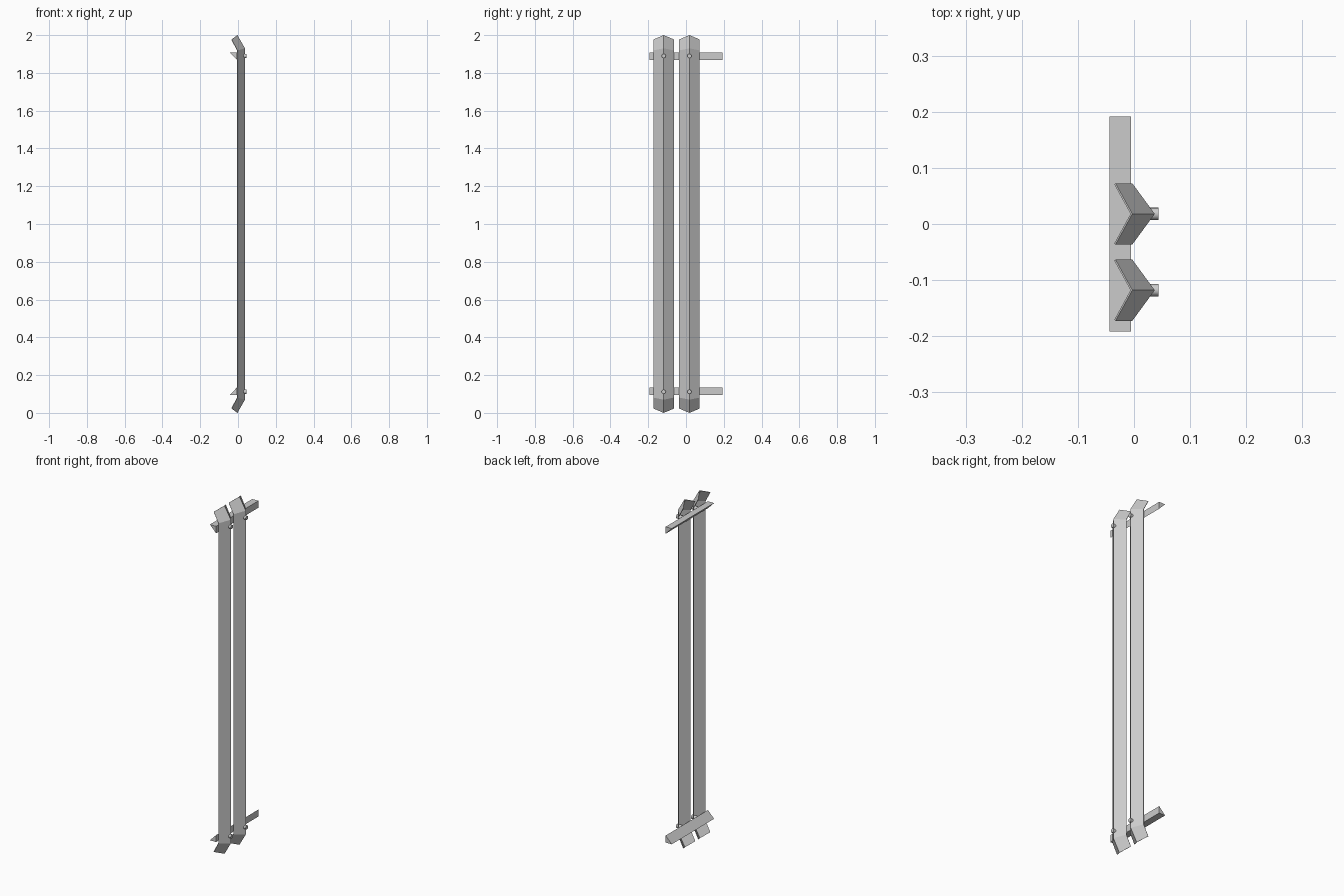
import bpy, bmesh, math
from mathutils import Matrix

if "Cube" in bpy.data.objects:
    bpy.data.objects.remove(bpy.data.objects["Cube"])

SLAT_Y = (-0.118, 0.018)


def make_object(name, bm):
    bmesh.ops.recalc_face_normals(bm, faces=bm.faces)
    me = bpy.data.meshes.new(name)
    bm.to_mesh(me)
    bm.free()
    ob = bpy.data.objects.new(name, me)
    bpy.context.collection.objects.link(ob)
    return ob


# Slat: folded V sheet with both ends bent back
def slat(name, yc, half=0.0545):
    # ridge x, ridge z, edge x, edge z (upper half; mirrored about z = 1)
    upper = [(-0.003, 2.0, -0.033, 1.977), (0.037, 1.93, -0.003, 1.919)]
    lower = [(rx, 2 - rz, ex, 2 - ez) for rx, rz, ex, ez in reversed(upper)]
    bm = bmesh.new()
    rows = []
    for rx, rz, ex, ez in upper + lower:
        pts = [(ex, yc - half, ez), (rx, yc, rz), (ex, yc + half, ez)]
        rows.append([bm.verts.new(p) for p in pts])
    for a, b in zip(rows, rows[1:]):
        for i in range(2):
            bm.faces.new((a[i], b[i], b[i + 1], a[i + 1]))
    bm.normal_update()
    if bm.faces[:][2].normal.x < 0:
        bmesh.ops.reverse_faces(bm, faces=bm.faces)
    me = bpy.data.meshes.new(name)
    bm.to_mesh(me)
    bm.free()
    ob = bpy.data.objects.new(name, me)
    bpy.context.collection.objects.link(ob)
    mod = ob.modifiers.new("thickness", 'SOLIDIFY')
    mod.thickness = 0.003
    mod.offset = -1
    mod.use_even_offset = True


# Rail: triangular batten running across the back
def rail(name, z_outer, z_inner):
    bm = bmesh.new()
    prof = [(-0.044, z_outer), (-0.005, z_outer), (-0.005, z_inner)]
    face = bm.faces.new([bm.verts.new((x, -0.192, z)) for x, z in prof])
    ext = bmesh.ops.extrude_face_region(bm, geom=[face], use_keep_orig=True)
    moved = [g for g in ext["geom"] if isinstance(g, bmesh.types.BMVert)]
    bmesh.ops.translate(bm, verts=moved, vec=(0, 0.384, 0))
    make_object(name, bm)


# Bolt: short round pin through the slat ridge into the rail
def bolt(name, y, z, x0=-0.006, x1=0.044):
    bm = bmesh.new()
    mat = Matrix.Translation(((x0 + x1) / 2, y, z)) @ Matrix.Rotation(math.pi / 2, 4, 'Y')
    bmesh.ops.create_cone(bm, cap_ends=True, segments=16, radius1=0.011,
                          radius2=0.011, depth=x1 - x0, matrix=mat)
    ob = make_object(name, bm)
    bpy.ops.object.select_all(action='DESELECT')
    ob.select_set(True)
    bpy.context.view_layer.objects.active = ob
    bpy.ops.object.shade_smooth_by_angle()


rail("top_rail", 1.909, 1.869)
rail("bottom_rail", 0.095, 0.135)
for i, y in enumerate(SLAT_Y, 1):
    slat(f"slat_{i}", y)
    bolt(f"top_bolt_{i}", y, 1.89)
    bolt(f"bottom_bolt_{i}", y, 0.112)
